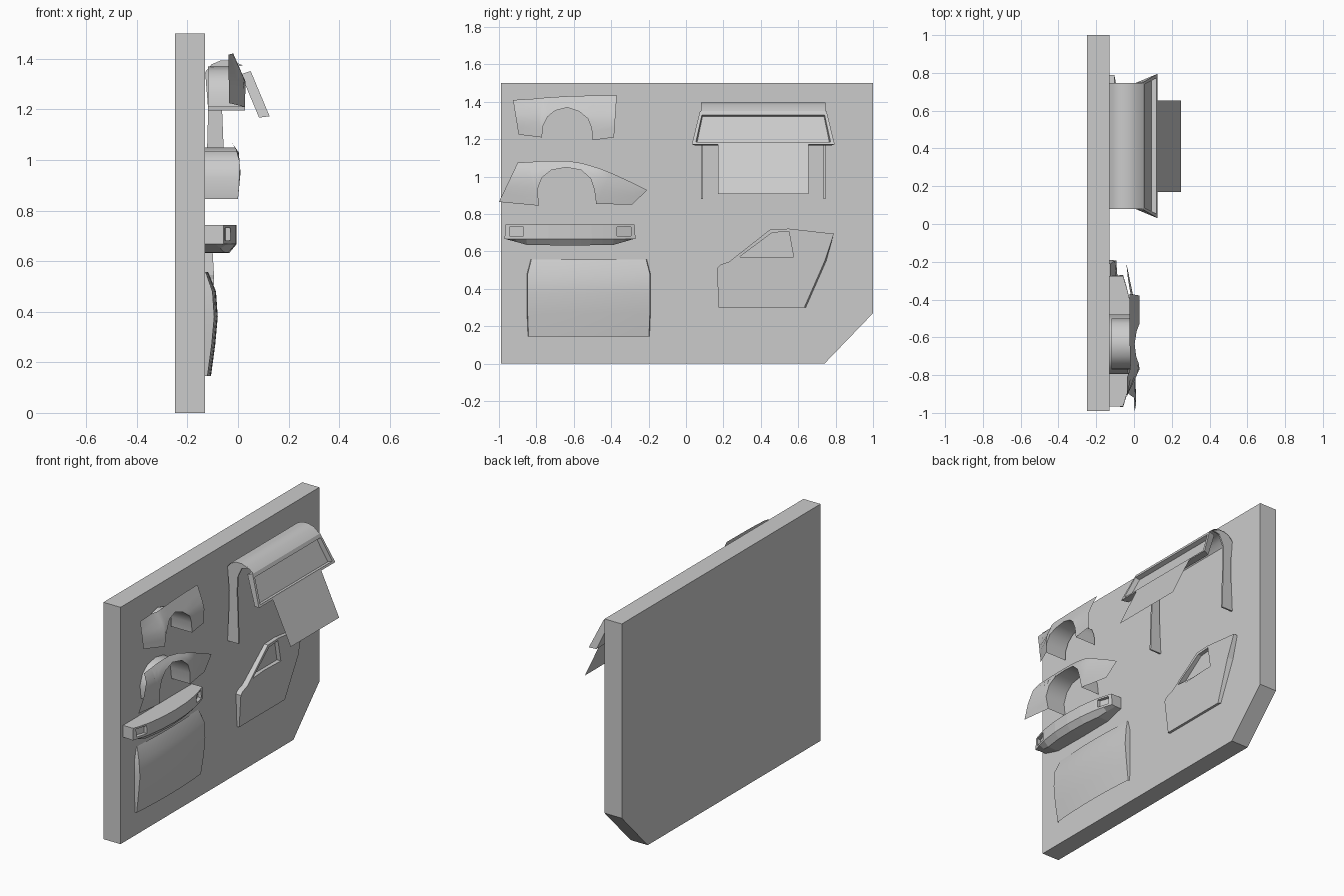
import bpy, bmesh
from mathutils import Vector

if "Cube" in bpy.data.objects:
    bpy.data.objects.remove(bpy.data.objects["Cube"])


def make(name, verts, faces, smooth=True):
    me = bpy.data.meshes.new(name)
    me.from_pydata([tuple(v) for v in verts], [], faces)
    bm = bmesh.new()
    bm.from_mesh(me)
    bmesh.ops.remove_doubles(bm, verts=bm.verts, dist=1e-5)
    bmesh.ops.recalc_face_normals(bm, faces=bm.faces)
    bm.to_mesh(me)
    bm.free()
    ob = bpy.data.objects.new(name, me)
    bpy.context.collection.objects.link(ob)
    if smooth:
        bpy.ops.object.select_all(action='DESELECT')
        ob.select_set(True)
        bpy.context.view_layer.objects.active = ob
        bpy.ops.object.shade_smooth_by_angle(angle=0.6)
    return ob


def loft(name, rows, closed=False, caps=False, smooth=True):
    """Skin equal-length rows of points."""
    n = len(rows[0])
    verts = [p for r in rows for p in r]
    faces = []
    for i in range(len(rows) - 1):
        for j in range(n if closed else n - 1):
            k = (j + 1) % n
            faces.append((i*n + j, i*n + k, (i+1)*n + k, (i+1)*n + j))
    if caps:
        faces += [tuple(range(n)), tuple(range((len(rows)-1)*n, len(rows)*n))]
    return make(name, verts, faces, smooth)


def lerp_table(t, table):
    """Piecewise linear lookup in sorted (t, value) pairs."""
    if t <= table[0][0]:
        return table[0][1]
    for (a, va), (b, vb) in zip(table, table[1:]):
        if t <= b:
            return va + (vb - va) * (t - a) / (b - a)
    return table[-1][1]


def cut(ob, cutter):
    m = ob.modifiers.new("cut", 'BOOLEAN')
    m.operation, m.object, m.solver = 'DIFFERENCE', cutter, 'EXACT'
    cutter.hide_render = True
    cutter.hide_viewport = True


BACK = -0.13   # front face of the wall panel

# Wall panel with one clipped corner
board = [(-0.99, 0), (0.74, 0), (1, 0.27), (1, 1.5), (-0.99, 1.5)]
loft("wall_panel", [[(x, y, z) for y, z in board] for x in (-0.25, BACK)],
     closed=True, caps=True, smooth=False)

# Hood: crowned skin with side flanges
hood = [(-0.107, 0.145, 0.325), (-0.09, 0.27, 0.33), (-0.08, 0.38, 0.33),
        (-0.087, 0.48, 0.33), (-0.118, 0.557, 0.31)]
rows = []
for x, z, w in hood:
    row = [(BACK, -0.52 - w, z)]
    for i in range(9):
        t = i / 4 - 1
        row.append((max(x - 0.014 * t * t, BACK + 0.002), -0.52 + w * t * 0.99, z))
    row.append((BACK, -0.52 + w, z))
    rows.append(row)
loft("hood", rows)

# Bumper: bowed bar with raked underside
rows = []
for i in range(13):
    t = i / 6 - 1
    a = abs(t)
    x = lerp_table(a, [(0, -0.005), (0.35, -0.01), (0.72, -0.028), (1, -0.058)])
    low = lerp_table(a, [(0, 0.632), (0.67, 0.635), (1, 0.668)])
    y = -0.62 + 0.35 * t
    yb = -0.62 + 0.345 * t
    rows.append([(BACK, yb, 0.743), (x, yb, 0.743), (x, y, 0.668),
                 (x - 0.03, yb, low), (BACK, yb, low)])
bumper = loft("bumper", rows, closed=True, caps=True, smooth=False)
# Lamp recesses in the bumper corners
for s in (-1, 1):
    ya, yb = -0.62 + s * 0.25, -0.62 + s * 0.325
    ring = [(ya, 0.682), (yb, 0.682), (yb, 0.732), (ya, 0.732)]
    c = loft("lamp_cutter", [[(x + (0.025 if abs(y + 0.62) < 0.3 else 0), y, z)
             for y, z in ring] for x in (-0.075, 0.05)], closed=True, caps=True, smooth=False)
    cut(bumper, c)


def fender(name, low, top, skin, arch, back):
    """Skin between a lower edge with wheel arch and an upper edge, plus arch lining."""
    rows = []
    for r in range(6):
        f = r / 5
        row = []
        for (y0, z0), (y1, z1) in zip(low, top):
            y, z = y0 + (y1 - y0) * f, z0 + (z1 - z0) * f
            row.append((skin(y, z), y, z))
        rows.append(row)
    loft(name + "_skin", rows)
    a = low[arch[0]:arch[1]]
    loft(name + "_wheel_arch", [[(skin(y, z), y, z) for y, z in a],
                                [(back, y, z) for y, z in a]])


# Front fender
fender("front_fender",
       [(-1, 0.865), (-0.785, 0.845), (-0.795, 0.93), (-0.77, 0.995), (-0.72, 1.035),
        (-0.64, 1.05), (-0.56, 1.035), (-0.51, 0.99), (-0.49, 0.93), (-0.48, 0.855),
        (-0.29, 0.85), (-0.21, 0.925)],
       [(-0.9, 1.075), (-0.85, 1.078), (-0.83, 1.079), (-0.79, 1.082), (-0.73, 1.085),
        (-0.64, 1.085), (-0.56, 1.073), (-0.5, 1.056), (-0.45, 1.04), (-0.4, 1.02),
        (-0.27, 0.96), (-0.21, 0.93)],
       lambda y, z: lerp_table(z, [(0.85, 0), (0.95, 0.01), (1.03, 0.003), (1.085, -0.035)])
       + lerp_table(y, [(-0.45, 0), (-0.21, -0.048)]), (1, 10), BACK)

# Rear fender
fender("rear_fender",
       [(-0.895, 1.225), (-0.77, 1.21), (-0.765, 1.27), (-0.74, 1.32), (-0.7, 1.353),
        (-0.635, 1.37), (-0.57, 1.348), (-0.525, 1.31), (-0.505, 1.26), (-0.5, 1.195),
        (-0.385, 1.21)],
       [(-0.925, 1.41), (-0.81, 1.417), (-0.78, 1.42), (-0.75, 1.423), (-0.7, 1.426),
        (-0.635, 1.43), (-0.57, 1.432), (-0.53, 1.433), (-0.49, 1.434), (-0.46, 1.434),
        (-0.37, 1.435)],
       lambda y, z: max(-0.038, lerp_table(z, [(1.2, 0.027), (1.31, 0.03), (1.435, -0.025)])
       + lerp_table(y, [(-0.9, -0.065), (-0.77, 0)])), (1, 10), -0.118)

# Door: crowned slab with a window opening
door = [(0.165, 0.51), (0.175, 0.3), (0.64, 0.3), (0.75, 0.55), (0.79, 0.695),
        (0.55, 0.722), (0.45, 0.718), (0.23, 0.545), (0.185, 0.53)]
crown = [(0.3, -0.114), (0.53, -0.094), (0.73, -0.106)]
panel = loft("door", [[(BACK, y, z) for y, z in door],
                      [(lerp_table(z, crown), y - (0.008 if 0.6 < y < 0.77 else 0), z)
                       for y, z in door]], closed=True, caps=True, smooth=False)
window = [(0.285, 0.57), (0.575, 0.57), (0.55, 0.708), (0.46, 0.7)]
cut(panel, loft("window_cutter", [[(x, y, z) for y, z in window] for x in (-0.15, 0)],
                closed=True, caps=True, smooth=False))

# Roof skin
MID, HALF = 0.413, 0.333
roof = [(BACK, 1.35), (-0.105, 1.38), (-0.07, 1.395), (-0.03, 1.396), (0.01, 1.385), (0.05, 1.352)]
loft("roof_skin", [[(x, MID + s * HALF, z) for x, z in roof] for s in (-1, 1)])

# Side pillars
pillar = [(BACK, 0.88), (-0.052, 0.88), (-0.057, 1.05), (-0.063, 1.2), (-0.06, 1.3),
          (-0.03, 1.365), (0.02, 1.374), (-0.03, 1.394), (-0.07, 1.393), (-0.105, 1.378),
          (BACK, 1.348), (-0.118, 1.2), (-0.122, 1.05)]
for name, s in (("left_pillar", -1), ("right_pillar", 1)):
    loft(name, [[(x, MID + s * (HALF - d), z) for x, z in pillar] for d in (0.001, 0.011)],
         closed=True, caps=True, smooth=False)

# Sloped window frame with recessed panel
def frame_ring(top_w, bot_w, f0, f1, depth):
    t, b = Vector((0.05, 0, 1.352)), Vector((0.125, 0, 1.173))
    off = Vector((-0.92, 0, -0.3)) * depth
    p0, p1 = t.lerp(b, f0) + off, t.lerp(b, f1) + off
    return [(p.x, MID + s * w, p.z) for p, w, s in
            ((p0, top_w, -1), (p0, top_w, 1), (p1, bot_w, 1), (p1, bot_w, -1))]


loft("window_frame", [frame_ring(0.335, 0.365, 0, 0.96, 0.042),
                      frame_ring(0.338, 0.382, 0, 1, 0),
                      frame_ring(0.328, 0.36, 0.12, 0.93, 0),
                      frame_ring(0.325, 0.355, 0.12, 0.93, 0.03)],
     closed=True, caps=True, smooth=False)

# Thin sheet hanging in line with the frame
make("hanging_sheet", [(0.122, 0.17, 1.18), (0.122, 0.655, 1.18),
                       (0.25, 0.655, 0.908), (0.25, 0.17, 0.908)], [(0, 1, 2, 3)], smooth=False)
